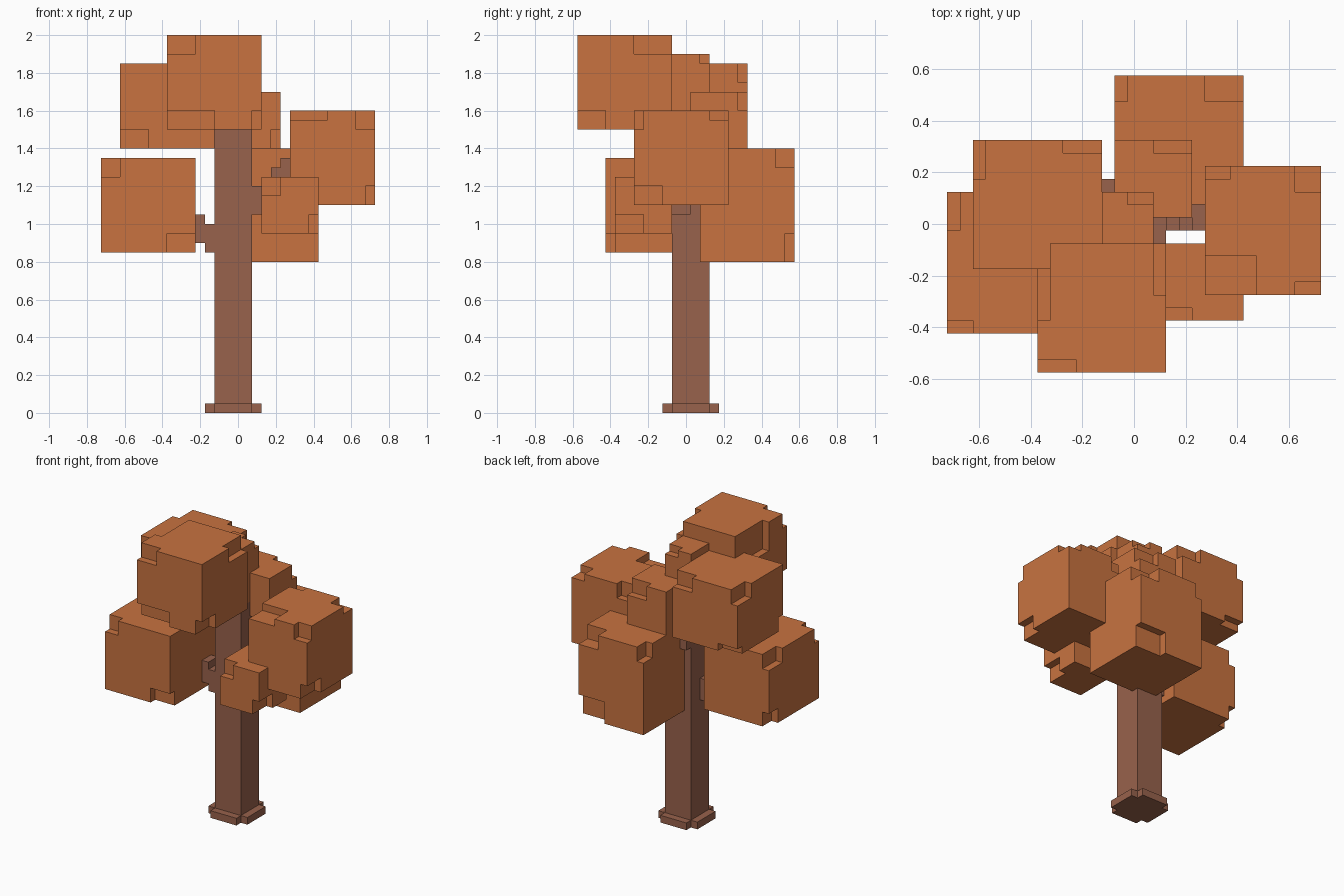
import bpy, bmesh, math

S = 0.05      # voxel size
OFF = 0.025   # grid offset in x and y


def material(name, col):
    m = bpy.data.materials.new(name)
    m.diffuse_color = (*col, 1.0)
    return m


bark = material("brown bark", (0.314, 0.122, 0.072))
leaf = material("orange leaves", (0.578, 0.171, 0.051))


def cells(b):
    """All voxels in a box (x0, x1, y0, y1, z0, z1) given in units."""
    o = (OFF, OFF, OFF, OFF, 0, 0)
    i = [round((v + d) / S) for v, d in zip(b, o)]
    return {(x, y, z) for x in range(i[0], i[1])
            for y in range(i[2], i[3]) for z in range(i[4], i[5])}


owner = {}    # voxel -> part name
mats = {}


def part(name, mat, boxes, notches=()):
    mats[name] = mat
    vox = set()
    for b in boxes:
        vox |= cells(b)
    for n in notches:
        vox -= cells(n)
    for c in vox:
        owner.setdefault(c, name)


# Trunk with stepped foot
part("trunk", bark, [(-.125, .075, -.075, .125, 0, 1.5),
                     (-.175, .125, -.075, .125, 0, .05),
                     (-.125, .075, -.125, .175, 0, .05)])
# Branches
part("left_branch", bark, [(-.175, -.125, -.075, .025, .85, 1.0),
                           (-.225, -.175, -.075, .025, .90, 1.05)])
part("right_branch", bark, [(.075, .125, -.075, .025, 1.05, 1.2),
                            (.125, .175, -.025, .025, 1.1, 1.25),
                            (.175, .225, -.025, .025, 1.15, 1.3),
                            (.225, .275, -.025, .075, 1.2, 1.35)])
part("back_branch", bark, [(-.125, -.025, .125, .175, 1.25, 1.4)])

# Leaf clumps: a block with corner notches
part("top_front_leaves", leaf, [(-.375, .125, -.575, -.075, 1.5, 2.0)], [
    (-.375, -.225, -.575, -.525, 1.9, 2.0),
    (-.375, -.125, -.575, -.525, 1.5, 1.6),
    (.075, .125, -.575, -.425, 1.5, 1.6),
    (.075, .125, -.275, -.075, 1.9, 2.0),
    (-.375, -.325, -.375, -.075, 1.8, 2.0)])
part("crown_leaves", leaf, [(-.125, .075, -.075, .125, 1.5, 1.9)], [
    (-.025, .075, .075, .125, 1.85, 1.9)])
part("upper_left_leaves", leaf, [(-.625, -.125, -.175, .325, 1.4, 1.85)], [
    (-.625, -.475, -.175, -.125, 1.4, 1.5),
    (-.625, -.575, .175, .325, 1.75, 1.85),
    (-.275, -.125, .275, .325, 1.75, 1.85),
    (-.625, -.475, .275, .325, 1.4, 1.45)])
part("upper_back_leaves", leaf, [(-.075, .225, .025, .325, 1.4, 1.7)], [
    (.075, .225, .275, .325, 1.6, 1.7),
    (.175, .225, .025, .125, 1.4, 1.5)])
part("back_leaves", leaf, [(-.075, .425, .075, .575, .8, 1.4)], [
    (-.075, -.025, .475, .575, 1.3, 1.4),
    (.275, .425, .475, .575, 1.3, 1.4),
    (.225, .425, .525, .575, .8, .95)])
part("right_leaves", leaf, [(.275, .725, -.275, .225, 1.1, 1.6)], [
    (.275, .475, -.275, -.125, 1.55, 1.6),
    (.625, .725, -.275, -.225, 1.5, 1.6),
    (.275, .375, .175, .225, 1.5, 1.6),
    (.625, .725, .125, .225, 1.55, 1.6),
    (.675, .725, -.275, -.125, 1.1, 1.2)])
part("small_front_leaves", leaf, [(.125, .425, -.375, -.075, .95, 1.25)], [
    (.125, .225, -.375, -.325, 1.15, 1.25),
    (.375, .425, -.375, -.225, .95, 1.05)])
part("left_leaves", leaf, [(-.725, -.225, -.425, .125, .85, 1.35)], [
    (-.725, -.625, -.425, -.375, 1.25, 1.35),
    (-.375, -.225, -.425, -.375, .85, .95),
    (-.725, -.675, -.025, .125, 1.25, 1.35),
    (-.725, -.675, .025, .125, .85, .95)])


# Exposed faces of each part become one mesh, with coplanar faces merged
for name, mat in mats.items():
    bm = bmesh.new()
    verts = {}

    def vert(p):
        if p not in verts:
            verts[p] = bm.verts.new((p[0] * S - OFF, p[1] * S - OFF, p[2] * S))
        return verts[p]

    for c in [k for k, v in owner.items() if v == name]:
        for ax in range(3):
            for side in (0, 1):
                n = list(c)
                n[ax] += 2 * side - 1
                if tuple(n) in owner:
                    continue
                quad = []
                for u, v in ((0, 0), (1, 0), (1, 1), (0, 1)):
                    p = list(c)
                    p[ax] += side
                    p[(ax + 1) % 3] += u
                    p[(ax + 2) % 3] += v
                    quad.append(vert(tuple(p)))
                bm.faces.new(quad if side else quad[::-1])
    bmesh.ops.dissolve_limit(bm, angle_limit=math.radians(1),
                             verts=bm.verts[:], edges=bm.edges[:])
    me = bpy.data.meshes.new(name)
    bm.to_mesh(me)
    bm.free()
    me.materials.append(mat)
    bpy.context.collection.objects.link(bpy.data.objects.new(name, me))
